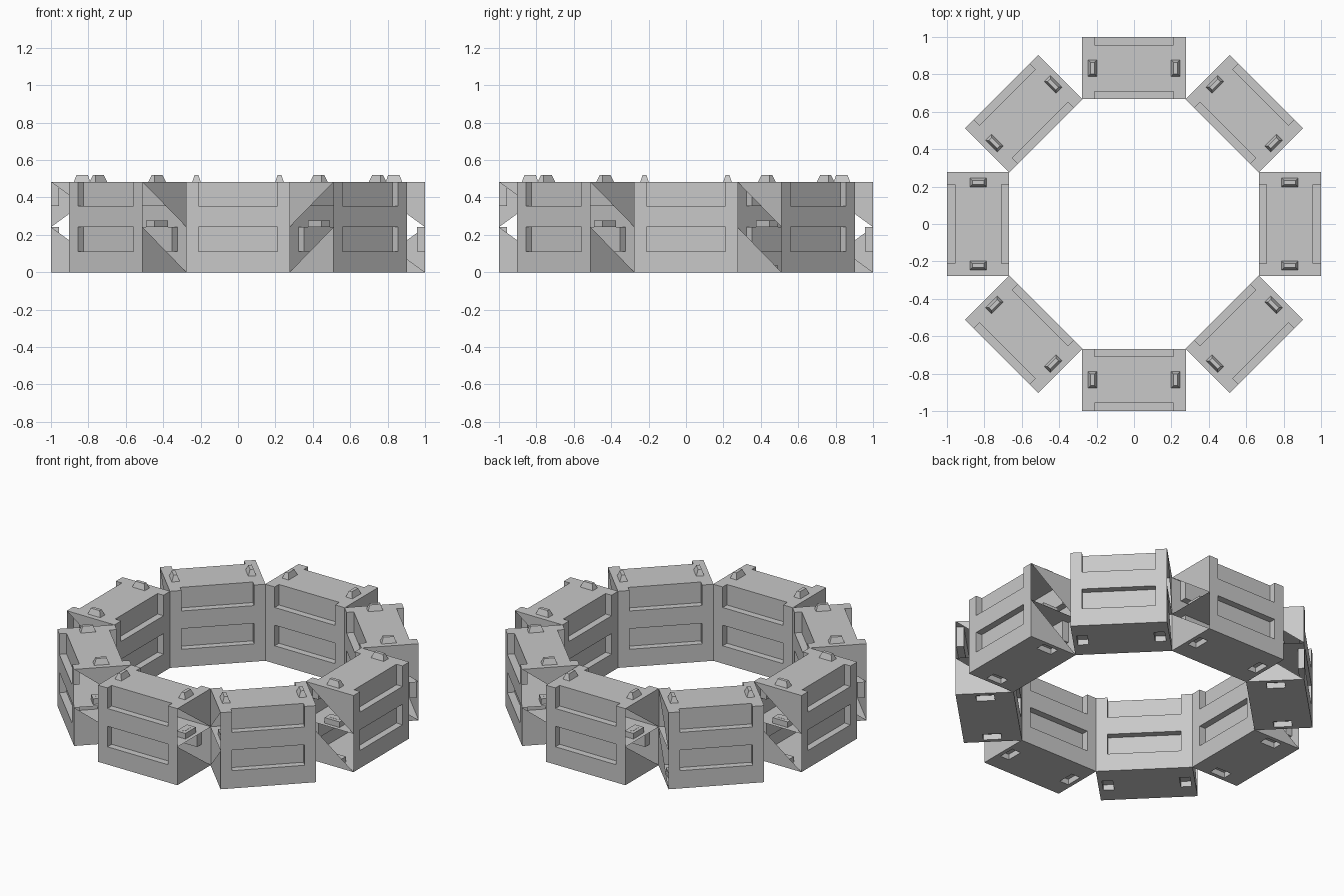
import bpy, bmesh, math
from mathutils import Matrix, Vector

cube = bpy.data.objects.get("Cube")
if cube:
    bpy.data.objects.remove(cube, do_unlink=True)

WIDTH, DEPTH, HEIGHT = 0.555, 0.333, 0.2415   # one brick
RADIUS = 1 - DEPTH / 2                        # ring centre line
PEG_X = 0.222
COUNT = 8

grey = bpy.data.materials.new("plain grey")
grey.use_nodes = True
colour = (0.58, 0.58, 0.58, 1)
grey.diffuse_color = colour
grey.node_tree.nodes["Principled BSDF"].inputs["Base Color"].default_value = colour


def add_box(bm, centre, size):
    """Box in bm, returning its vertices."""
    matrix = Matrix.Translation(centre) @ Matrix.Diagonal((*size, 1))
    return bmesh.ops.create_cube(bm, size=1, matrix=matrix)["verts"]


def add_object(name, bm):
    mesh = bpy.data.meshes.new(name)
    bm.to_mesh(mesh)
    bm.free()
    obj = bpy.data.objects.new(name, mesh)
    bpy.context.collection.objects.link(obj)
    return obj


def carved_body():
    """Brick body with long recesses on both sides and peg sockets below."""
    bm = bmesh.new()
    add_box(bm, (0, 0, HEIGHT / 2), (WIDTH, DEPTH, HEIGHT))
    body = add_object("body", bm)
    bm = bmesh.new()
    for side in (-1, 1):
        add_box(bm, (0, side * DEPTH / 2, 0.212), (0.422, 0.084, 0.2))
        add_box(bm, (side * PEG_X, 0, 0), (0.062, 0.105, 0.07))
    cutter = add_object("cutter", bm)
    cutter.hide_render = True
    cut = body.modifiers.new("carve", "BOOLEAN")
    cut.operation, cut.solver, cut.object = "DIFFERENCE", "EXACT", cutter
    graph = bpy.context.evaluated_depsgraph_get()
    mesh = bpy.data.meshes.new_from_object(body.evaluated_get(graph))
    bpy.data.objects.remove(body, do_unlink=True)
    bpy.data.objects.remove(cutter, do_unlink=True)
    return mesh


def add_peg(bm, x):
    """Tapered peg on the top face, open underneath."""
    verts = add_box(bm, (x, 0, HEIGHT + 0.018), (0.046, 0.088, 0.036))
    for v in verts:
        if v.co.z > HEIGHT + 0.01:
            v.co.x = x + (v.co.x - x) * 0.45
            v.co.y *= 0.7
    bm.normal_update()
    faces = {f for v in verts for f in v.link_faces if f.normal.z < -0.9}
    bmesh.ops.delete(bm, geom=list(faces), context="FACES_ONLY")


def half_end(bm, side, missing):
    """Replace an end face by a triangle lacking the given (y, z) corner."""
    x = side * WIDTH / 2
    bm.normal_update()
    ends = [f for f in bm.faces
            if f.normal.x * side > 0.9 and abs(f.calc_center_median().x - x) < 0.001]
    bmesh.ops.delete(bm, geom=ends, context="FACES_ONLY")
    corners = [(y, z) for y in (-1, 1) for z in (0, 1) if (y, z) != missing]
    tri = bm.faces.new([bm.verts.new((x, y * DEPTH / 2, z * HEIGHT)) for y, z in corners])
    tri.normal_update()
    if tri.normal.x * side < 0:
        tri.normal_flip()


def make_brick(name, body, level, angle, mirrored_end):
    bm = bmesh.new()
    bm.from_mesh(body)
    # outer side is -y; the open corner faces the other level
    right_missing = (-1, 0) if level else (1, 1)
    left_missing = (1, 0) if level else (-1, 1)
    half_end(bm, 1, right_missing)
    half_end(bm, -1, right_missing if mirrored_end else left_missing)
    for side in (-1, 1):
        add_peg(bm, side * PEG_X)
    bmesh.ops.remove_doubles(bm, verts=bm.verts, dist=0.0001)
    place = Matrix.Rotation(angle, 4, "Z") @ Matrix.Translation(
        Vector((0, -RADIUS, level * HEIGHT)))
    bm.transform(place)
    obj = add_object(name, bm)
    obj.data.materials.clear()
    obj.data.materials.append(grey)


# Ring of brick stacks, two levels high
body = carved_body()
for i in range(COUNT):
    for level, label in enumerate(("lower", "upper")):
        make_brick(f"{label}_brick_{i + 1}", body, level, i * math.tau / COUNT, i == 1)
bpy.data.meshes.remove(body)
